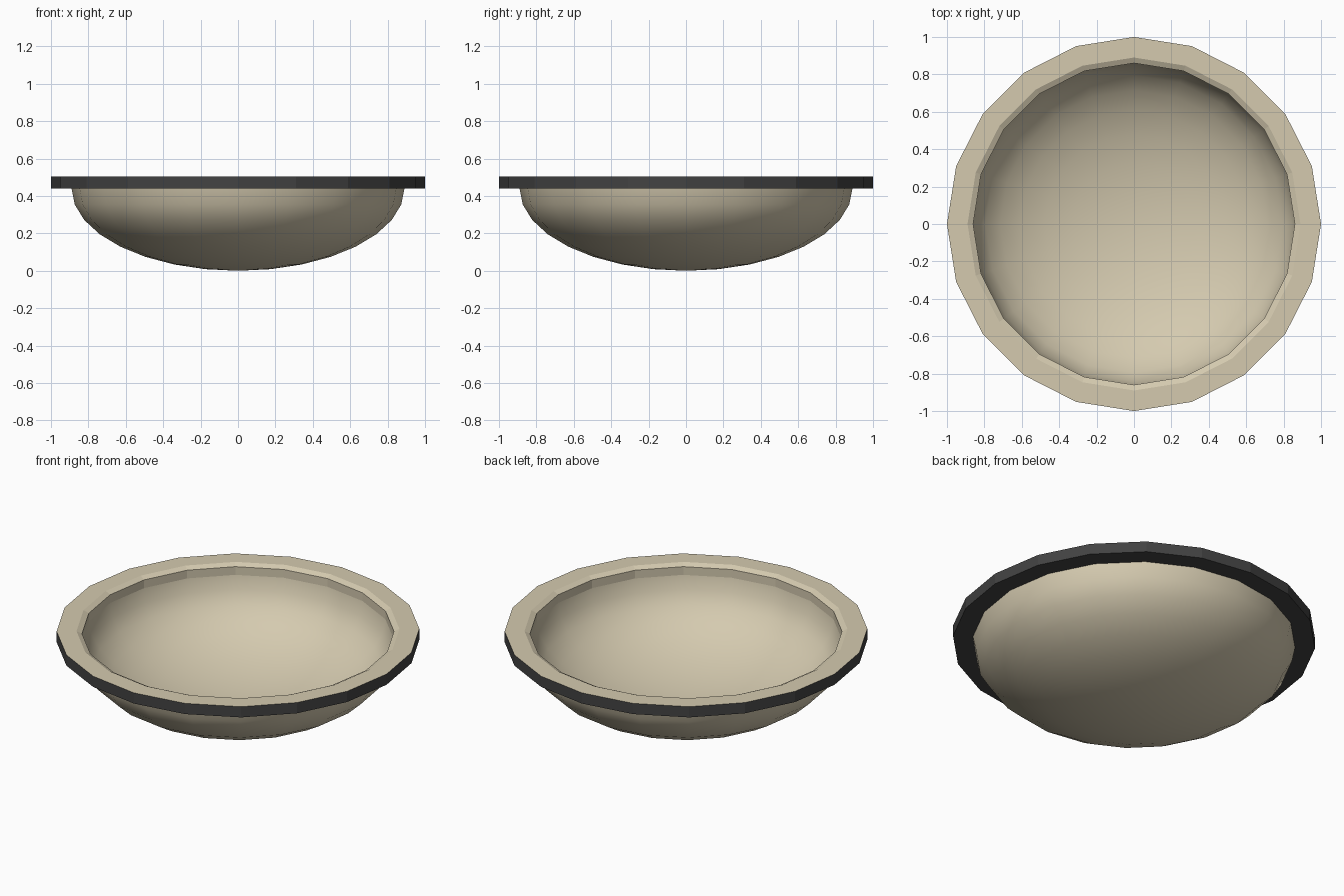
import bpy, math

if "Cube" in bpy.data.objects:
    bpy.data.objects.remove(bpy.data.objects["Cube"])

SIDES = 20


def material(name, rgb):
    m = bpy.data.materials.new(name)
    m.diffuse_color = (*rgb, 1)
    m.use_nodes = True
    m.node_tree.nodes["Principled BSDF"].inputs["Base Color"].default_value = m.diffuse_color
    return m


tan = material("cream", (0.66, 0.59, 0.43))
dark = material("charcoal", (0.055, 0.055, 0.055))


def lathe(name, profile, mats, closed=False, band_mats=None, smooth=False):
    """Revolve an (r, z) profile around z; r = 0 gives a pole."""
    verts, rings, faces, idx = [], [], [], []
    for r, z in profile:
        n = 1 if r == 0 else SIDES
        rings.append([len(verts) + i % n for i in range(SIDES)])
        for i in range(n):
            a = 2 * math.pi * i / SIDES
            verts.append((r * math.cos(a), r * math.sin(a), z))
    count = len(rings) if closed else len(rings) - 1
    for k in range(count):
        a, b = rings[k], rings[(k + 1) % len(rings)]
        for i in range(SIDES):
            j = (i + 1) % SIDES
            faces.append(list(dict.fromkeys((a[i], a[j], b[j], b[i]))))
            idx.append(band_mats[k] if band_mats else 0)
    mesh = bpy.data.meshes.new(name)
    mesh.from_pydata(verts, [], faces)
    for m in mats:
        mesh.materials.append(m)
    for p, mi in zip(mesh.polygons, idx):
        p.material_index = mi
        p.use_smooth = smooth
    obj = bpy.data.objects.new(name, mesh)
    bpy.context.collection.objects.link(obj)
    return obj


def dish(radius, depth, top, steps=8):
    """Quarter-ellipse profile from the bottom pole up to the mouth."""
    pts = [(0, top - depth)]
    for i in range(1, steps + 1):
        t = math.pi / 2 * i / steps
        pts.append((radius * math.sin(t), top - depth * math.cos(t)))
    return pts


# Bowl shell: outer skin and inner skin
lathe("bowl_outside", dish(0.89, 0.44, 0.44), [tan], smooth=True)
inner = dish(0.86, 0.415, 0.44)
lathe("bowl_inside", inner[::-1], [tan], smooth=True)

# Flat rim: dark underside and edge, cream top, sloped lip and inner wall
lathe("rim",
      [(0.86, 0.44), (1.0, 0.44), (1.0, 0.505), (0.89, 0.505), (0.86, 0.49)],
      [tan, dark], closed=True, band_mats=[1, 1, 0, 0, 0])
